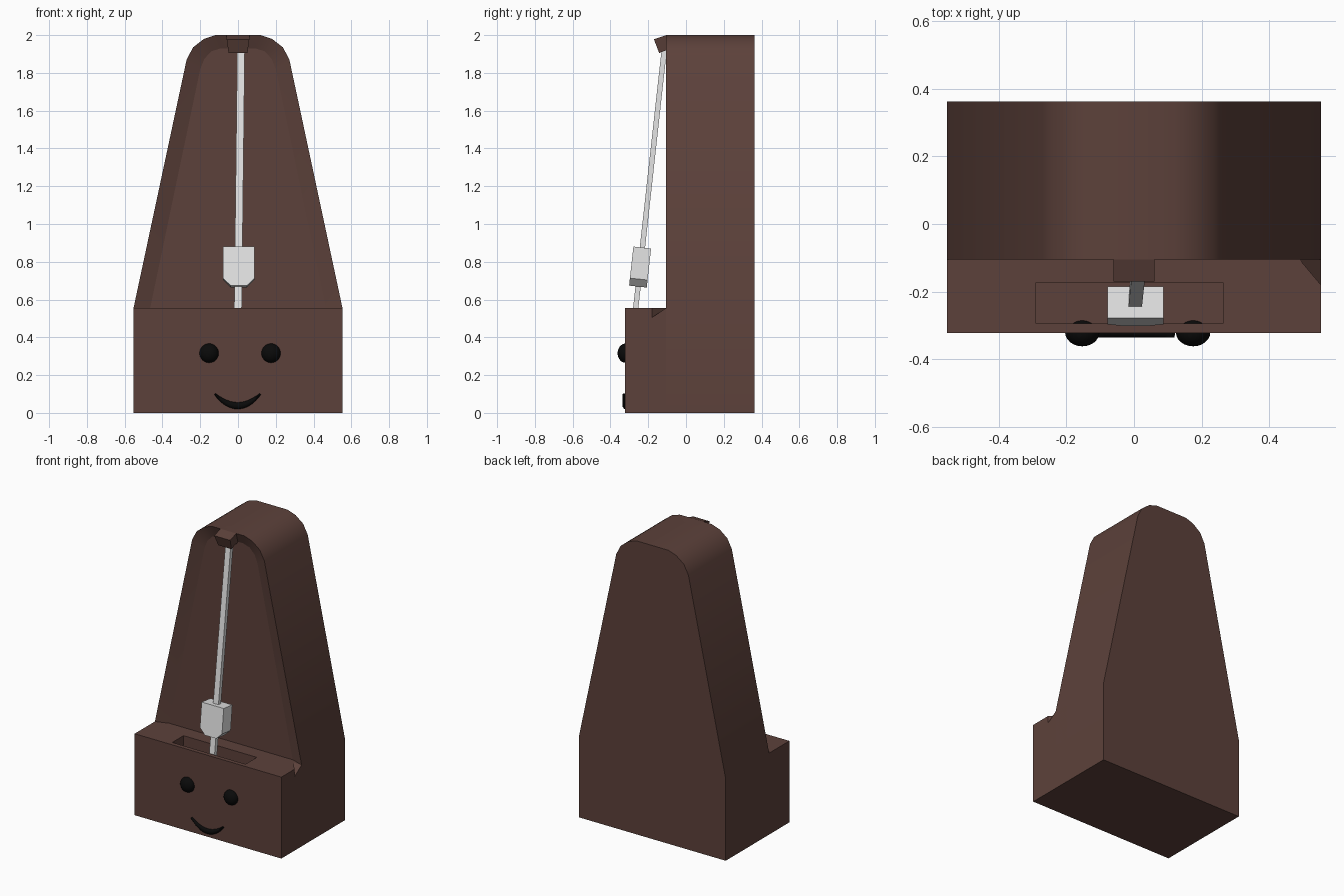
import bpy, bmesh, math
from mathutils import Vector, Matrix

cube = bpy.data.objects.get("Cube")
if cube:
    bpy.data.objects.remove(cube, do_unlink=True)


def material(name, color):
    m = bpy.data.materials.new(name)
    m.use_nodes = True
    m.diffuse_color = (*color, 1)
    bsdf = next(n for n in m.node_tree.nodes if n.type == 'BSDF_PRINCIPLED')
    bsdf.inputs["Base Color"].default_value = (*color, 1)
    return m


brown = material("dark brown wood", (0.108, 0.053, 0.043))
silver = material("light grey metal", (0.78, 0.78, 0.78))
black = material("black", (0.003, 0.003, 0.003))


def finish(name, bm, mat):
    bmesh.ops.recalc_face_normals(bm, faces=bm.faces)
    mesh = bpy.data.meshes.new(name)
    bm.to_mesh(mesh)
    bm.free()
    ob = bpy.data.objects.new(name, mesh)
    bpy.context.collection.objects.link(ob)
    if mat:
        mesh.materials.append(mat)
    return ob


def smooth(ob, degrees):
    bpy.ops.object.select_all(action='DESELECT')
    ob.select_set(True)
    bpy.context.view_layer.objects.active = ob
    bpy.ops.object.shade_smooth_by_angle(angle=math.radians(degrees))


def loft(name, rings, mat):
    """Skin matching closed rings of points and cap both ends."""
    bm = bmesh.new()
    loops = [[bm.verts.new(p) for p in ring] for ring in rings]
    n = len(loops[0])
    for a, b in zip(loops, loops[1:]):
        for i in range(n):
            j = (i + 1) % n
            bm.faces.new((a[i], a[j], b[j], b[i]))
    bm.faces.new(loops[0])
    bm.faces.new(loops[-1])
    return finish(name, bm, mat)


def box(name, lo, hi, mat):
    rect = [(lo[0], lo[1]), (hi[0], lo[1]), (hi[0], hi[1]), (lo[0], hi[1])]
    return loft(name, [[(x, y, z) for x, y in rect] for z in (lo[2], hi[2])], mat)


def hull(name, points, mat):
    bm = bmesh.new()
    for p in points:
        bm.verts.new(p)
    res = bmesh.ops.convex_hull(bm, input=bm.verts)
    loose = [v for v in res["geom_interior"] if isinstance(v, bmesh.types.BMVert)]
    bmesh.ops.delete(bm, geom=loose, context='VERTS')
    return finish(name, bm, mat)


def cut(ob, cutter):
    mod = ob.modifiers.new("cut", 'BOOLEAN')
    mod.operation = 'DIFFERENCE'
    mod.solver = 'EXACT'
    mod.object = cutter
    cutter.hide_render = True
    cutter.hide_viewport = True
    cutter.display_type = 'WIRE'


def mirrored(half, y):
    """Closed ring at depth y from the right half of an outline."""
    return [(x, y, z) for x, z in half] + [(-x, y, z) for x, z in reversed(half)]


# Tapered case with a shallow bevelled recess in its front
outer = [(.553, 0), (.553, .555), (.272, 1.87), (.238, 1.935), (.18, 1.98), (.12, 2)]
inner = [(.465, 0), (.465, .555), (.20, 1.82), (.178, 1.875), (.14, 1.915), (.09, 1.93)]
case = loft("tapered_case",
            [mirrored(outer, .362), mirrored(outer, -.105), mirrored(inner, -.075)], brown)
smooth(case, 30)
case.data.polygons[-1].use_smooth = False

# Front base with a deep slot and a chipped corner
base = box("front_base", (-.553, -.323, 0), (.553, 0, .555), brown)
cut(base, box("slot_cutter", (-.29, -.294, .345), (.263, -.173, .7), None))
chip = [Vector(p) for p in ((.49, -.105, .555), (.553, -.18, .555),
                            (.553, -.18, .505), (.553, -.105, .555))]
cut(base, hull("chip_cutter", chip + [p + Vector((.05, 0, .05)) for p in chip], None))

# Clip that holds the rod at the top
profile = [(-.04, 2), (-.105, 2), (-.17, 1.978), (-.142, 1.905), (-.11, 1.918), (-.04, 1.93)]
widths = [.06, .06, .06, .05, .05, .05]
loft("rod_clip", [[(s * w, y, z) for w, (y, z) in zip(widths, profile)]
                  for s in (-1, 1)], brown)

# Leaning pendulum rod
top, bottom = Vector((.016, -.115, 1.925)), Vector((-.003, -.292, .32))


def rod_ring(c):
    return [c + Vector((sx * .02, sy * .014, 0))
            for sx, sy in ((-1, -1), (1, -1), (1, 1), (-1, 1))]


loft("pendulum_rod", [rod_ring(bottom), rod_ring(top)], silver)

# Sliding weight, chamfered at the bottom and tilted with the rod
shape = [(.083, .103), (.083, -.065), (.043, -.105)]
weight = loft("sliding_weight", [mirrored(shape, y) for y in (-.047, .047)], silver)
lean = math.atan2(top.y - bottom.y, top.z - bottom.z)
weight.data.transform(Matrix.Translation((.004, -.243, .773))
                      @ Matrix.Rotation(-lean, 4, 'X'))

# Eyes
for side, x in (("right", -.153), ("left", .175)):
    bm = bmesh.new()
    bmesh.ops.create_uvsphere(bm, u_segments=24, v_segments=16, radius=1)
    bm.transform(Matrix.Translation((x, -.32, .316)) @ Matrix.Diagonal((.051, .042, .051, 1)))
    smooth(finish(side + "_eye", bm, black), 60)

# Smiling mouth, a crescent swept with an oval section of even depth
rings = []
for i in range(17):
    t = -1 + i / 8
    r = .005 + .014 * (1 - t * t)
    c = Vector((.12 * t - .002, -.32, .038 + .062 * t * t))
    normal = Vector((-.124 * t, 0, .12)).normalized()
    rings.append([c + normal * r * math.cos(a) + Vector((0, .016 * math.sin(a), 0))
                  for a in (k * math.tau / 10 for k in range(10))])
smooth(loft("mouth", rings, black), 50)
